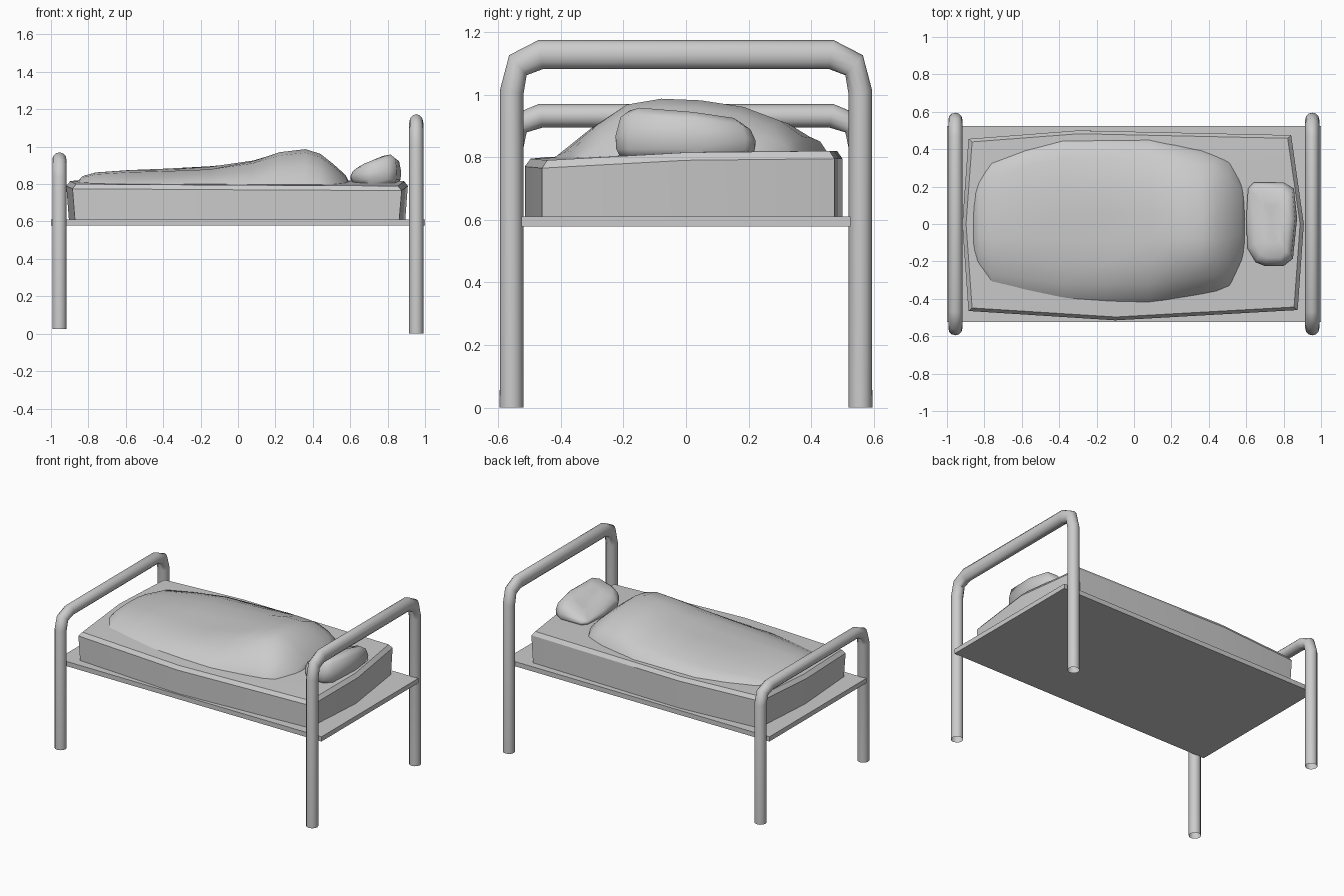
import bpy, bmesh, math
from mathutils import Vector

if "Cube" in bpy.data.objects:
    bpy.data.objects.remove(bpy.data.objects["Cube"])


def finish(name, bm, angle=40):
    bmesh.ops.recalc_face_normals(bm, faces=bm.faces)
    me = bpy.data.meshes.new(name)
    bm.to_mesh(me)
    bm.free()
    ob = bpy.data.objects.new(name, me)
    bpy.context.collection.objects.link(ob)
    smooth(ob, angle)
    return ob


def smooth(ob, angle):
    bpy.ops.object.select_all(action='DESELECT')
    ob.select_set(True)
    bpy.context.view_layer.objects.active = ob
    bpy.ops.object.shade_smooth_by_angle(angle=math.radians(angle))


def loft(name, loops, centre=None, angle=40):
    """Skin closed loops bottom to top; cap the base and fan the top."""
    bm = bmesh.new()
    rings = [[bm.verts.new(p) for p in loop] for loop in loops]
    n = len(rings[0])
    for a, b in zip(rings, rings[1:]):
        for i in range(n):
            bm.faces.new((a[i], a[(i + 1) % n], b[(i + 1) % n], b[i]))
    bm.faces.new(rings[0])
    c = bm.verts.new(centre)
    for i in range(n):
        bm.faces.new((rings[-1][i], rings[-1][(i + 1) % n], c))
    return finish(name, bm, angle)


# Bent tube frames: the head frame is the foot frame stretched upwards
def tube_frame(name, x, z0, stretch):
    half = [(0.557, 0), (0.557, 0.81), (0.537, 0.88), (0.465, 0.907)]
    path = [(-y, z) for y, z in half] + [(y, z) for y, z in reversed(half)]
    cu = bpy.data.curves.new(name, 'CURVE')
    cu.dimensions = '3D'
    cu.bevel_depth = 0.038
    cu.bevel_resolution = 4
    sp = cu.splines.new('POLY')
    sp.points.add(len(path) - 1)
    for p, (y, z) in zip(sp.points, path):
        p.co = (0, y, z, 1)
    ob = bpy.data.objects.new(name, cu)
    bpy.context.collection.objects.link(ob)
    ob.location = (x, 0, z0)
    ob.scale.z = stretch
    bpy.ops.object.select_all(action='DESELECT')
    ob.select_set(True)
    bpy.context.view_layer.objects.active = ob
    bpy.ops.object.convert(target='MESH')
    smooth(bpy.context.object, 50)


tube_frame("foot_frame", -0.955, 0.025, 1.0)
tube_frame("head_frame", 0.953, 0.0, 1.243)

# Flat board
bm = bmesh.new()
bmesh.ops.create_cube(bm, size=1)
for v in bm.verts:
    v.co = Vector((v.co.x * 2.0, v.co.y * 1.05, 0.594 + v.co.z * 0.032))
finish("bed_board", bm, 30)

# Mattress: bowed outline, chamfered and slightly tilted top (x, y, side height)
rim = [(-0.885, -0.465, 0.775), (-0.1, -0.515, 0.77), (0.875, -0.46, 0.765),
       (0.908, 0.0, 0.79), (0.84, 0.475, 0.795), (-0.3, 0.5, 0.795),
       (-0.885, 0.455, 0.795), (-0.918, 0.0, 0.79)]
loft("mattress",
     [[(x * 0.985, y, 0.61) for x, y, z in rim],
      [(x, y, z) for x, y, z in rim],
      [(x * 0.978, y * 0.965, z + 0.025) for x, y, z in rim]],
     (0, 0, 0.82), 25)

# Blanket: stations along x (x, y min, y max, height) with a lopsided section
stations = [(-0.865, -0.20, 0.19, 0.025), (-0.83, -0.26, 0.25, 0.06),
            (-0.76, -0.355, 0.345, 0.08), (-0.58, -0.395, 0.41, 0.093),
            (-0.38, -0.43, 0.46, 0.105), (-0.15, -0.435, 0.46, 0.125),
            (0.08, -0.435, 0.46, 0.15), (0.22, -0.41, 0.43, 0.19),
            (0.36, -0.385, 0.40, 0.205), (0.44, -0.37, 0.37, 0.18),
            (0.51, -0.345, 0.34, 0.125), (0.575, -0.23, 0.23, 0.065),
            (0.592, -0.19, 0.18, 0.03)]
section = [(-1, 0), (-0.95, 0.24), (-0.75, 0.62), (-0.5, 0.93), (-0.22, 1.0),
           (0.1, 0.95), (0.45, 0.82), (0.75, 0.58), (0.93, 0.32), (1, 0.0)]
bm = bmesh.new()
rows = []
for x, y0, y1, h in stations:
    row = []
    for v, s in section:
        y = (y0 + y1) / 2 + v * (y1 - y0) / 2
        dent = 0.03 * math.exp(-((x + 0.15) / 0.22) ** 2 - ((y + 0.08) / 0.16) ** 2)
        row.append(bm.verts.new((x, y, 0.785 + 0.04 * y + h * s - dent * s)))
    rows.append(row)
for a, b in zip(rows, rows[1:]):
    for i in range(len(section) - 1):
        bm.faces.new((a[i], b[i], b[i + 1], a[i + 1]))
for row in (rows[0], rows[-1]):
    bm.faces.new(row)
bmesh.ops.holes_fill(bm, edges=[e for e in bm.edges if e.is_boundary])
finish("blanket", bm, 60)

# Pillow: rounded outline stacked in rings that pull in towards the top
outline = [(0.605, -0.13), (0.65, -0.205), (0.70, -0.225), (0.80, -0.225),
           (0.85, -0.185), (0.872, 0.03), (0.855, 0.19), (0.80, 0.222),
           (0.64, 0.222), (0.61, 0.19), (0.60, 0.03)]
cx = 0.737


def ring(kx, ky, z, lift):
    return [(cx + (x - cx) * kx, y * ky, z + lift * ((x - cx) * 0.25 - y * 0.09))
            for x, y in outline]


loft("pillow", [ring(0.88, 0.93, 0.80, 0), ring(0.98, 0.99, 0.825, 0),
                ring(1, 1, 0.855, 0.4), ring(0.92, 0.93, 0.892, 1),
                ring(0.7, 0.8, 0.913, 1), ring(0.35, 0.45, 0.915, 0.8)],
     (cx, 0, 0.908), 60)
